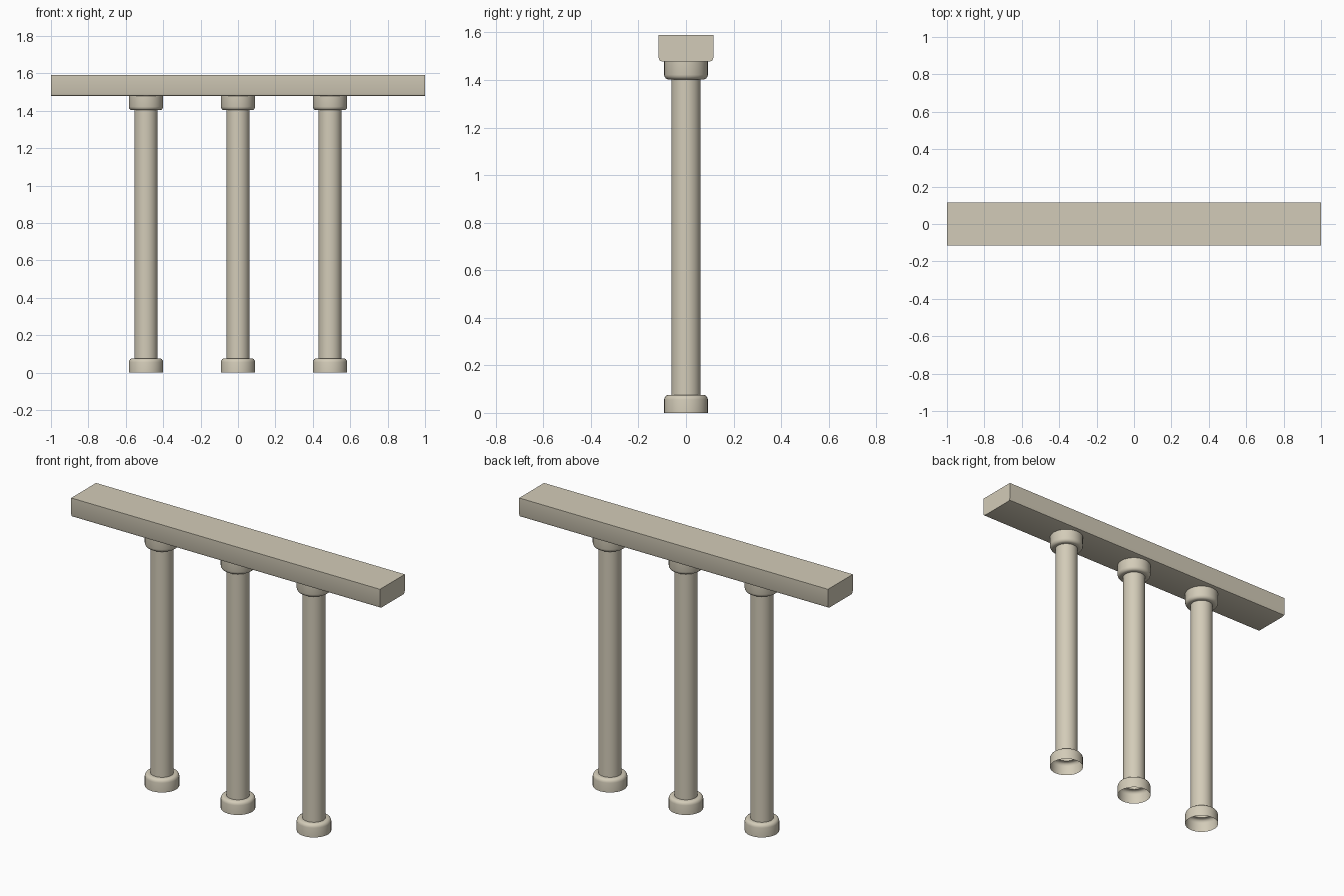
import bpy, bmesh, math

if "Cube" in bpy.data.objects:
    bpy.data.objects.remove(bpy.data.objects["Cube"])

stone = bpy.data.materials.new("pale_stone")
stone.diffuse_color = (0.65, 0.60, 0.48, 1)
stone.use_nodes = True
stone.node_tree.nodes["Principled BSDF"].inputs["Base Color"].default_value = stone.diffuse_color

SHAFT_R, CAP_R = 0.062, 0.092
BASE_H, BEAM_Z, BEAM_TOP = 0.075, 1.478, 1.59
SIDES = 32


def finish(bm, name, angle):
    bmesh.ops.recalc_face_normals(bm, faces=bm.faces)
    me = bpy.data.meshes.new(name)
    bm.to_mesh(me)
    bm.free()
    ob = bpy.data.objects.new(name, me)
    bpy.context.collection.objects.link(ob)
    me.materials.append(stone)
    bpy.ops.object.select_all(action='DESELECT')
    ob.select_set(True)
    bpy.context.view_layer.objects.active = ob
    bpy.ops.object.shade_smooth_by_angle(angle=math.radians(angle))
    return ob


# Column: one hollow turned shell, open at the bottom, mirrored base and capital
foot = [(CAP_R, 0.0), (CAP_R, 0.056), (CAP_R - 0.002, 0.064),
        (CAP_R - 0.007, 0.071), (CAP_R - 0.014, BASE_H), (SHAFT_R, BASE_H)]
profile = foot + [(r, BEAM_Z - z) for r, z in reversed(foot)]


def column(name, x):
    bm = bmesh.new()
    rings = [[bm.verts.new((x + r * math.cos(2 * math.pi * i / SIDES),
                            r * math.sin(2 * math.pi * i / SIDES), z))
              for i in range(SIDES)] for r, z in profile]
    for lo, hi in zip(rings, rings[1:]):
        for i in range(SIDES):
            j = (i + 1) % SIDES
            bm.faces.new((lo[i], lo[j], hi[j], hi[i]))
    ob = finish(bm, name, 40)
    # outward winding for an open shell
    bm = bmesh.new()
    bm.from_mesh(ob.data)
    f = max(bm.faces, key=lambda f: f.calc_area())
    c = f.calc_center_median()
    if f.normal.x * (c.x - x) + f.normal.y * c.y < 0:
        bmesh.ops.reverse_faces(bm, faces=bm.faces)
        bm.to_mesh(ob.data)
    bm.free()


for name, x in (("left_column", -0.492), ("middle_column", 0), ("right_column", 0.492)):
    column(name, x)

# Beam: extruded section with softened lower long edges
W, B = 0.115, 0.015
half = [(W, BEAM_TOP), (W, BEAM_Z + B), (W - 0.004, BEAM_Z + 0.004), (W - B, BEAM_Z)]
section = half + [(-y, z) for y, z in reversed(half)]
bm = bmesh.new()
end = bm.faces.new([bm.verts.new((-1, y, z)) for y, z in section])
ext = bmesh.ops.extrude_face_region(bm, geom=[end], use_keep_orig=True)
bmesh.ops.translate(bm, vec=(2, 0, 0),
                    verts=[v for v in ext["geom"] if isinstance(v, bmesh.types.BMVert)])
finish(bm, "beam", 40)
